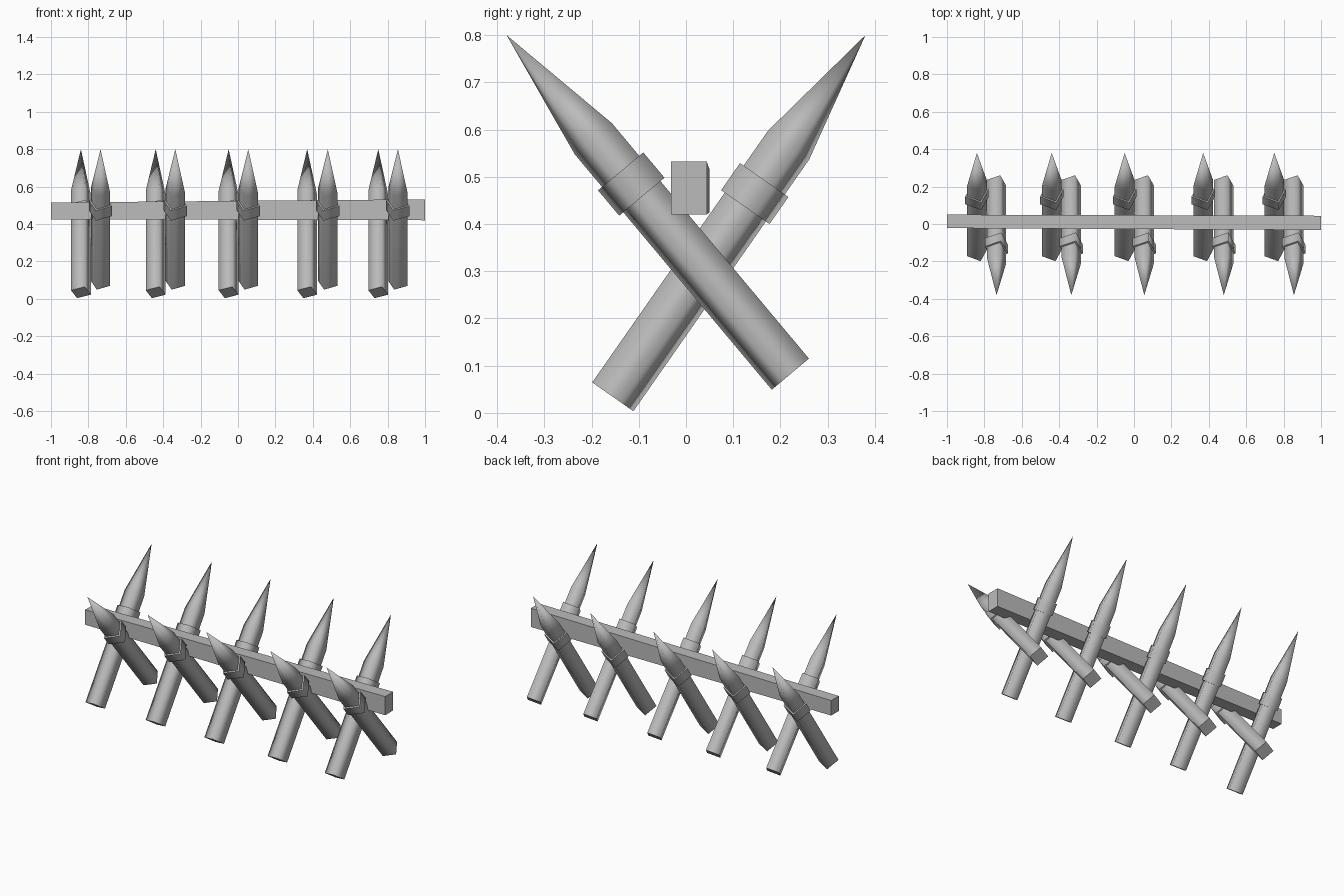
import bpy
import bmesh
from math import cos, sin, pi, radians
from mathutils import Vector

cube = bpy.data.objects.get("Cube")
if cube:
    bpy.data.objects.remove(cube)

grey = bpy.data.materials.new("grey wood")
grey.use_nodes = True
colour = (0.5, 0.5, 0.5, 1)
grey.diffuse_color = colour
grey.node_tree.nodes["Principled BSDF"].inputs["Base Color"].default_value = colour


def finish(name, bm):
    bmesh.ops.recalc_face_normals(bm, faces=bm.faces)
    mesh = bpy.data.meshes.new(name)
    bm.to_mesh(mesh)
    bm.free()
    mesh.materials.append(grey)
    obj = bpy.data.objects.new(name, mesh)
    bpy.context.collection.objects.link(obj)


def square_post(name, base, tip, sections, pointed=False):
    """Loft twisted square sections, given as (distance, radius), along a leaning axis."""
    bm = bmesh.new()
    axis = (tip - base).normalized()
    across = Vector((0, axis.z, -axis.y))
    if axis.y < 0:
        across.negate()  # the low side mirrors with the lean
    twist = radians(21)
    rings = []
    for distance, radius in sections:
        centre = base + axis * distance
        ring = []
        for i in range(4):
            a = twist + i * pi / 2
            ring.append(bm.verts.new(centre + radius * (Vector((cos(a), 0, 0)) + across * sin(a))))
        rings.append(ring)
    for low, high in zip(rings, rings[1:]):
        for i in range(4):
            j = (i + 1) % 4
            bm.faces.new((low[i], low[j], high[j], high[i])).smooth = True
    bm.faces.new(rings[0])
    if pointed:
        point = bm.verts.new(tip)
        for i in range(4):
            bm.faces.new((rings[-1][i], rings[-1][(i + 1) % 4], point)).smooth = True
    else:
        bm.faces.new(rings[-1])
    finish(name, bm)


# Crossed sharpened stakes, each with a binding collar
back_x = (-0.84, -0.44, -0.05, 0.37, 0.75)
front_x = (-0.735, -0.335, 0.055, 0.48, 0.855)
leans = (("back", back_x, (-0.155, 0.034), 0.38, 0.057),
         ("front", front_x, (0.221, 0.082), -0.38, 0.055))
for side, places, (base_y, base_z), tip_y, radius in leans:
    for n, x in enumerate(places, 1):
        base = Vector((x, base_y, base_z))
        tip = Vector((x, tip_y, 0.8))
        square_post(f"{side}_stake_{n}", base, tip, [(0, radius), (0.65, radius)], True)
        square_post(f"{side}_collar_{n}", base, tip, [(0.49, 0.067), (0.56, 0.067)])

# Long beam resting in the crossings, slightly uneven at its ends
bm = bmesh.new()
ends = []
for x, y0, y1, z0, z1 in ((-1, -0.022, 0.05, 0.425, 0.515), (1, -0.032, 0.044, 0.42, 0.532)):
    ends.append([bm.verts.new((x, y, z)) for y, z in ((y0, z0), (y1, z0), (y1, z1), (y0, z1))])
for i in range(4):
    j = (i + 1) % 4
    bm.faces.new((ends[0][i], ends[0][j], ends[1][j], ends[1][i]))
for end in ends:
    bm.faces.new(end)
finish("cross_beam", bm)
